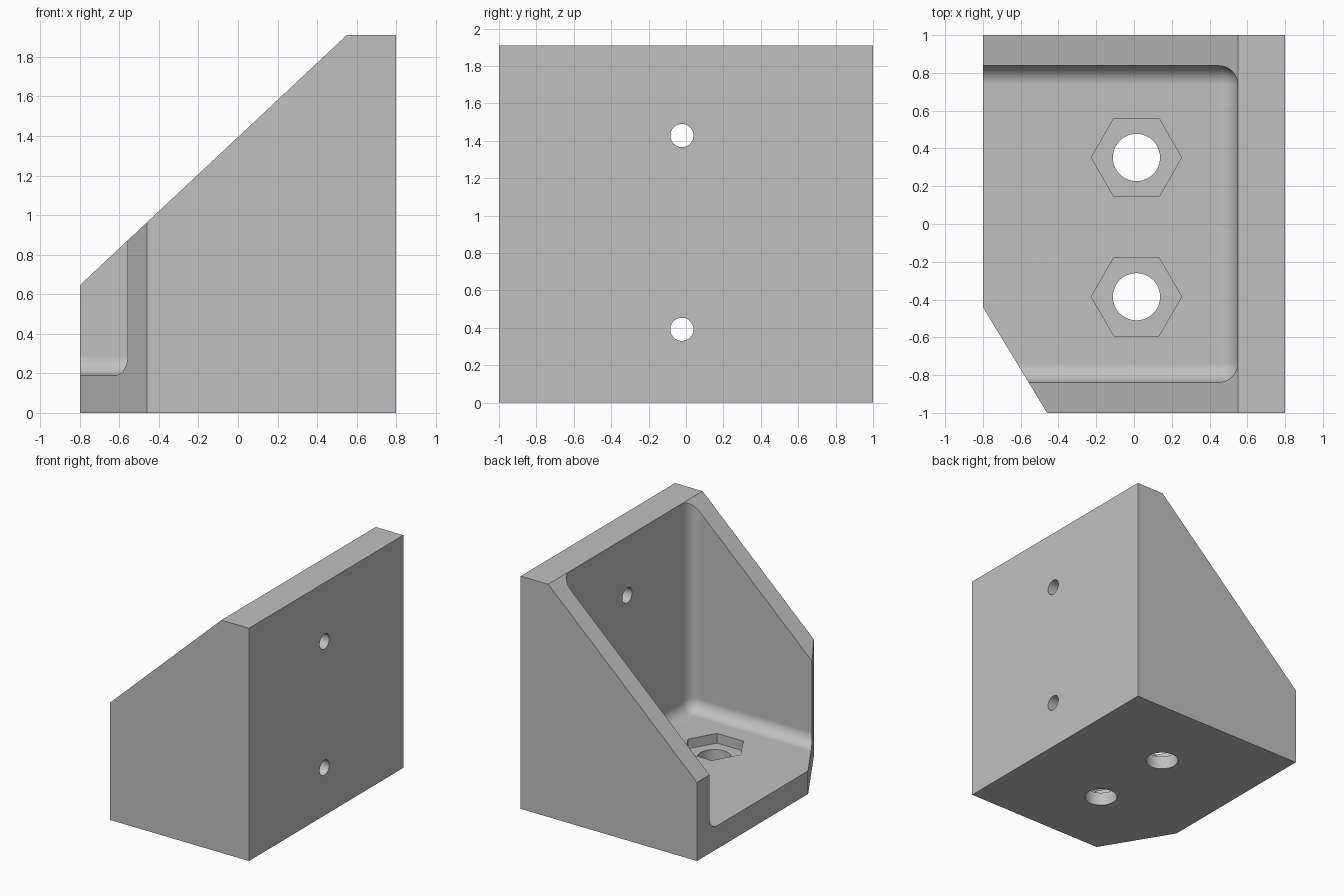
import bpy, bmesh, math
from mathutils import Vector

if "Cube" in bpy.data.objects:
    bpy.data.objects.remove(bpy.data.objects["Cube"])

grey = bpy.data.materials.new("light grey plastic")
grey.diffuse_color = (0.53, 0.53, 0.53, 1)
grey.use_nodes = True
grey.node_tree.nodes["Principled BSDF"].inputs["Base Color"].default_value = grey.diffuse_color


def to_object(bm, name):
    bmesh.ops.recalc_face_normals(bm, faces=bm.faces[:])
    me = bpy.data.meshes.new(name)
    bm.to_mesh(me)
    bm.free()
    ob = bpy.data.objects.new(name, me)
    bpy.context.collection.objects.link(ob)
    me.materials.append(grey)
    return ob


def prism(points, offset):
    """Extrude a planar outline by an offset vector."""
    bm = bmesh.new()
    face = bm.faces.new([bm.verts.new(p) for p in points])
    new = bmesh.ops.extrude_face_region(bm, geom=[face])["geom"]
    verts = [g for g in new if isinstance(g, bmesh.types.BMVert)]
    bmesh.ops.translate(bm, verts=verts, vec=Vector(offset))
    bmesh.ops.recalc_face_normals(bm, faces=bm.faces[:])
    return bm


def ring(centre, u, v, radius, n):
    c, u, v = Vector(centre), Vector(u), Vector(v)
    return [c + radius * (math.cos(2 * math.pi * i / n) * u +
                          math.sin(2 * math.pi * i / n) * v) for i in range(n)]


# Bracket body: side profile with sloped top
profile = [(-0.8, 0), (0.8, 0), (0.8, 1.91), (0.55, 1.91), (-0.8, 0.645)]
bm = prism([(x, -1, z) for x, z in profile], (0, 2, 0))
# Cut off the vertical front left corner
cut = bmesh.ops.bisect_plane(bm, geom=bm.verts[:] + bm.edges[:] + bm.faces[:],
                             plane_co=(-0.8, -0.44, 0), plane_no=(-0.56, -0.34, 0),
                             clear_outer=True)
bmesh.ops.holes_fill(bm, edges=[e for e in bm.edges if e.is_boundary], sides=0)
body = to_object(bm, "corner_bracket")

# Hollow: box with rounded edges
x0, x1, y0, y1 = -2, 0.549, -0.838, 0.838
bm = prism([(x0, y0, 0.19), (x1, y0, 0.19), (x1, y1, 0.19), (x0, y1, 0.19)], (0, 0, 3))
bmesh.ops.bevel(bm, geom=bm.edges[:], offset=0.1, offset_type='OFFSET',
                segments=10, profile=0.5, affect='EDGES', clamp_overlap=True)
cutters = [to_object(bm, "hollow_cutter")]

# Bolt holes with hexagonal nut pockets in the floor
X, Y, Z = (1, 0, 0), (0, 1, 0), (0, 0, 1)
for y in (0.352, -0.385):
    cutters.append(to_object(prism(ring((0.013, y, 0.11), X, Y, 0.239, 6), (0, 0, 0.2)),
                             "nut_pocket_cutter"))
    cutters.append(to_object(prism(ring((0.013, y, -0.2), X, Y, 0.125, 48), (0, 0, 0.6)),
                             "bolt_hole_cutter"))

# Small screw holes through the back wall
for z in (1.428, 0.392):
    cutters.append(to_object(prism(ring((0.4, -0.022, z), Y, Z, 0.062, 40), (0.6, 0, 0)),
                             "screw_hole_cutter"))

# Apply the cuts
bpy.context.view_layer.objects.active = body
body.select_set(True)
for c in cutters:
    c.hide_render = True
    mod = body.modifiers.new("cut", 'BOOLEAN')
    mod.operation = 'DIFFERENCE'
    mod.solver = 'EXACT'
    mod.object = c
    bpy.ops.object.modifier_apply(modifier=mod.name)
    bpy.data.objects.remove(c)

# Smooth fillets and holes, flat faces stay flat
bpy.ops.object.shade_smooth_by_angle(angle=math.radians(30))
wn = body.modifiers.new("flat_normals", 'WEIGHTED_NORMAL')
wn.keep_sharp = True
